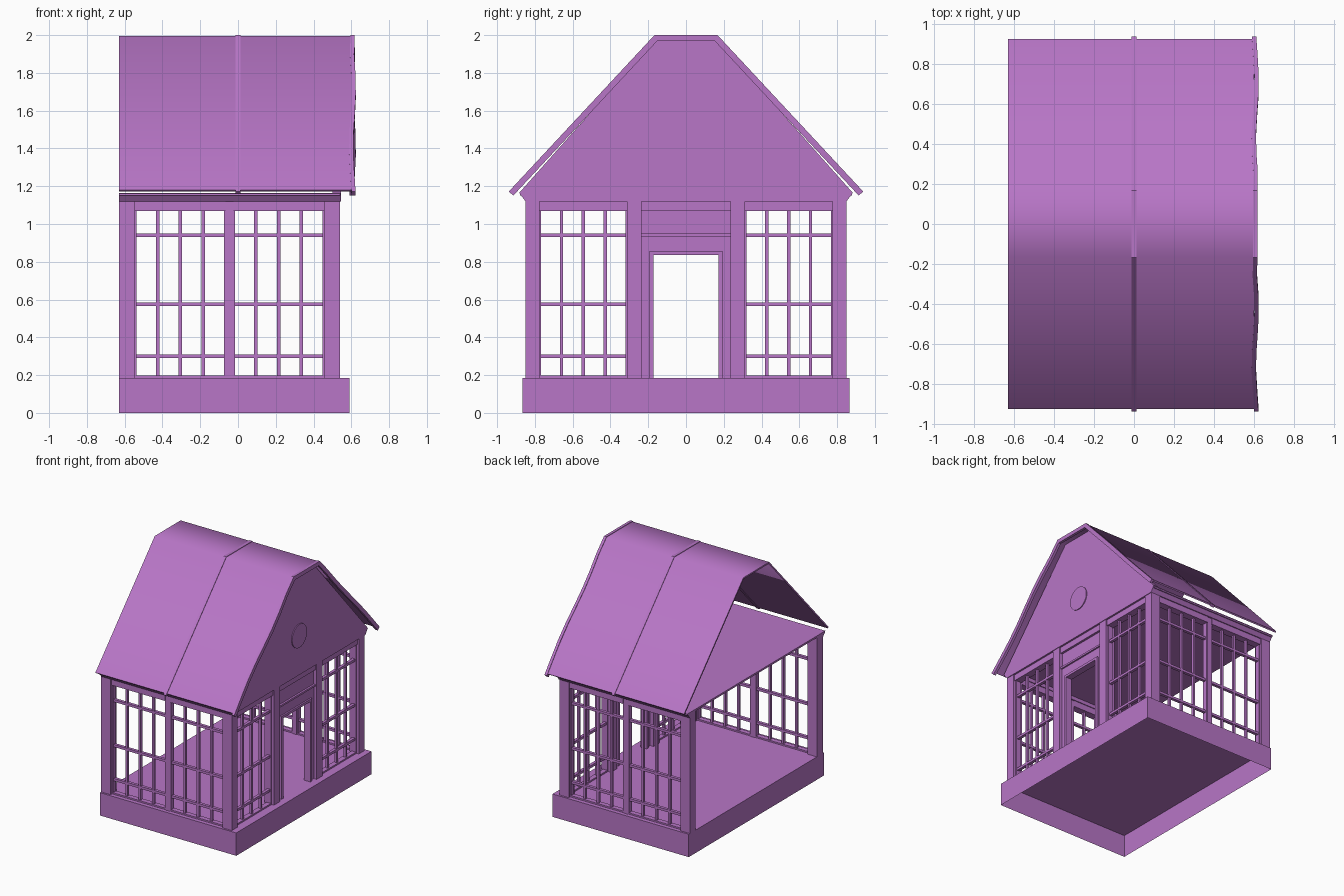
import bpy, bmesh, math
from mathutils import Vector

cube = bpy.data.objects.get("Cube")
if cube:
    bpy.data.objects.remove(cube)

purple = bpy.data.materials.new("purple")
purple.use_nodes = True
COLOUR = (0.48, 0.18, 0.57, 1)
purple.diffuse_color = COLOUR
purple.node_tree.nodes["Principled BSDF"].inputs["Base Color"].default_value = COLOUR


def finish(name, bm):
    bmesh.ops.recalc_face_normals(bm, faces=bm.faces)
    mesh = bpy.data.meshes.new(name)
    bm.to_mesh(mesh)
    bm.free()
    mesh.materials.append(purple)
    obj = bpy.data.objects.new(name, mesh)
    bpy.context.collection.objects.link(obj)
    return obj


def add_box(bm, xs, ys, zs):
    made = bmesh.ops.create_cube(bm, size=1)["verts"]
    for v in made:
        v.co = Vector(((xs[0], xs[1])[v.co.x > 0],
                       (ys[0], ys[1])[v.co.y > 0],
                       (zs[0], zs[1])[v.co.z > 0]))
    return made


def box(name, xs, ys, zs):
    bm = bmesh.new()
    add_box(bm, xs, ys, zs)
    return finish(name, bm)


def loft(name, sections):
    """Skin a row of matching closed cross-sections and cap the ends."""
    bm = bmesh.new()
    rings = [[bm.verts.new(p) for p in s] for s in sections]
    n = len(rings[0])
    for a, b in zip(rings, rings[1:]):
        for i in range(n):
            j = (i + 1) % n
            bm.faces.new((a[i], a[j], b[j], b[i]))
    bm.faces.new(rings[0])
    bm.faces.new(rings[-1])
    return finish(name, bm)


def prism(name, profile, x0, x1):
    return loft(name, [[(x, y, z) for y, z in profile] for x in (x0, x1)])


# Main measures
LEFT, GABLE = -0.63, 0.54
FLOOR, HEAD, EAVE = 0.185, 1.12, 1.165
RIDGE, FLAT, PITCH = 2.0, 0.167, math.atan2(0.83, 0.773)
SIDE, POST = 0.85, 0.08


def roof_half(depth, eave):
    """Eave and break points of the roof line, sunk inward by depth."""
    z = RIDGE - (eave - FLAT) * math.tan(PITCH)
    low = (eave - depth * math.sin(PITCH), z - depth * math.cos(PITCH))
    return low, (FLAT - depth * math.tan(PITCH / 2), RIDGE - depth)


def roof_line(depth, eave):
    low, top = roof_half(depth, eave)
    return [(-low[0], low[1]), (-top[0], top[1]), top, low]


# Plinth: a shell open underneath
bm = bmesh.new()
add_box(bm, (LEFT, 0.59), (-0.865, 0.865), (0, FLOOR))
bm.faces.ensure_lookup_table()
bottom = min(bm.faces, key=lambda f: f.calc_center_median().z)
bmesh.ops.recalc_face_normals(bm, faces=bm.faces)
bmesh.ops.delete(bm, geom=[bottom], context='FACES_ONLY')
finish("plinth", bm)

# Corner posts and cornices on both long sides
for label, s in (("front", -1), ("back", 1)):
    for end, x in (("open", LEFT), ("gable", GABLE - 0.085)):
        box(f"{label}_{end}_post", (x, x + 0.085), (s * 0.775, s * SIDE), (FLOOR, HEAD))
    prism(f"{label}_cornice", [(s * 0.775, HEAD), (s * SIDE, HEAD),
                               (s * 0.883, EAVE), (s * 0.775, EAVE)], LEFT, GABLE)
    box(f"{label}_door_post", (GABLE - 0.085, GABLE), (s * 0.235, s * 0.312), (FLOOR, HEAD))


def window(name, a, b, place):
    """Glazing grid from a to b; place maps (span, depth, height) to a box."""
    bm = bmesh.new()
    for i in range(1, 4):
        c = a + (b - a) * i / 4
        add_box(bm, *place((c - 0.009, c + 0.009), 0.01, (FLOOR, HEAD)))
    for z in (0.3, 0.575, 0.94):
        add_box(bm, *place((a, b), 0.012, (z - 0.01, z + 0.01)))
    for edge in ((a, a + 0.008), (b - 0.008, b)):
        add_box(bm, *place(edge, 0.02, (FLOOR, HEAD)))
    add_box(bm, *place((a, b), 0.02, (FLOOR, FLOOR + 0.012)))
    add_box(bm, *place((a, b), 0.03, (1.07, HEAD)))
    finish(name, bm)


# Windows of the long sides, with a mullion between each pair
for label, s in (("front", -1), ("back", 1)):
    def on_side(span, d, zs, y=s * 0.812):
        return span, (y - d, y + d), zs
    window(f"{label}_window_open_end", -0.545, -0.065, on_side)
    window(f"{label}_window_gable_end", -0.025, 0.455, on_side)
    box(f"{label}_mullion", *on_side((-0.065, -0.025), 0.025, (FLOOR, HEAD)))


# Windows of the gable end
def on_gable(span, d, zs):
    return (0.5 - d, 0.5 + d), span, zs


window("gable_window_front", -0.775, -0.312, on_gable)
window("gable_window_back", 0.312, 0.775, on_gable)

# Doorway: jambs, raised frame, panel, transom and head rail
for label, s in (("front", -1), ("back", 1)):
    box(f"{label}_door_jamb", *on_gable((s * 0.195, s * 0.235), 0.015, (FLOOR, 0.94)))
    box(f"{label}_door_frame", *on_gable((s * 0.172, s * 0.195), 0.028, (FLOOR, 0.855)))
box("door_frame_top", *on_gable((-0.172, 0.172), 0.028, (0.835, 0.855)))
box("door_panel", *on_gable((-0.2, 0.2), 0.015, (0.85, 0.94)))
box("door_transom", *on_gable((-0.235, 0.235), 0.028, (0.935, 0.95)))
box("over_door_panel", *on_gable((-0.235, 0.235), 0.012, (0.95, HEAD)))
box("door_head_rail", *on_gable((-0.235, 0.235), 0.03, (1.07, HEAD)))

# Gable wall with round vent, and attic floor
wall = roof_line(0.02, 0.9)
prism("gable_wall", [(-SIDE, HEAD), (-0.883, EAVE)] + wall[1:3] + [(0.883, EAVE), (SIDE, HEAD)],
      GABLE - 0.04, GABLE + 0.005)
vent = [(0.095 * math.cos(math.tau * i / 32), 1.44 + 0.095 * math.sin(math.tau * i / 32))
        for i in range(32)]
prism("round_vent", vent, GABLE, GABLE + 0.012)
box("attic_floor", (LEFT, GABLE), (-0.88, 0.88), (1.15, EAVE))

# Roof sheet, softly shaded over its folds
roof = prism("roof_sheet", roof_line(0.004, 0.928) + roof_line(0.016, 0.928)[::-1], LEFT, 0.6)
bpy.ops.object.select_all(action='DESELECT')
roof.select_set(True)
bpy.context.view_layer.objects.active = roof
bpy.ops.object.shade_smooth_by_angle(angle=math.radians(50))

# Battens over the roof; the outer one is slightly warped
STEPS = 8


def batten(name, x, half, depth, warp):
    outer, inner = roof_line(0, 0.938), roof_line(depth, 0.938)
    sections = []
    for k in range(3):
        for i in range(STEPS + (k == 2)):
            t = i / STEPS
            (oy, oz), (iy, iz) = [Vector(p[k]).lerp(Vector(p[k + 1]), t) for p in (outer, inner)]
            c = x + warp * math.sin(oy * 11) * (abs(oy) > FLAT)
            sections.append([(c - half, oy, oz), (c + half, oy, oz),
                             (c + half, iy, iz), (c - half, iy, iz)])
    loft(name, sections)


batten("middle_batten", 0, 0.012, 0.02, 0)
batten("gable_batten", 0.606, 0.011, 0.032, 0.007)
